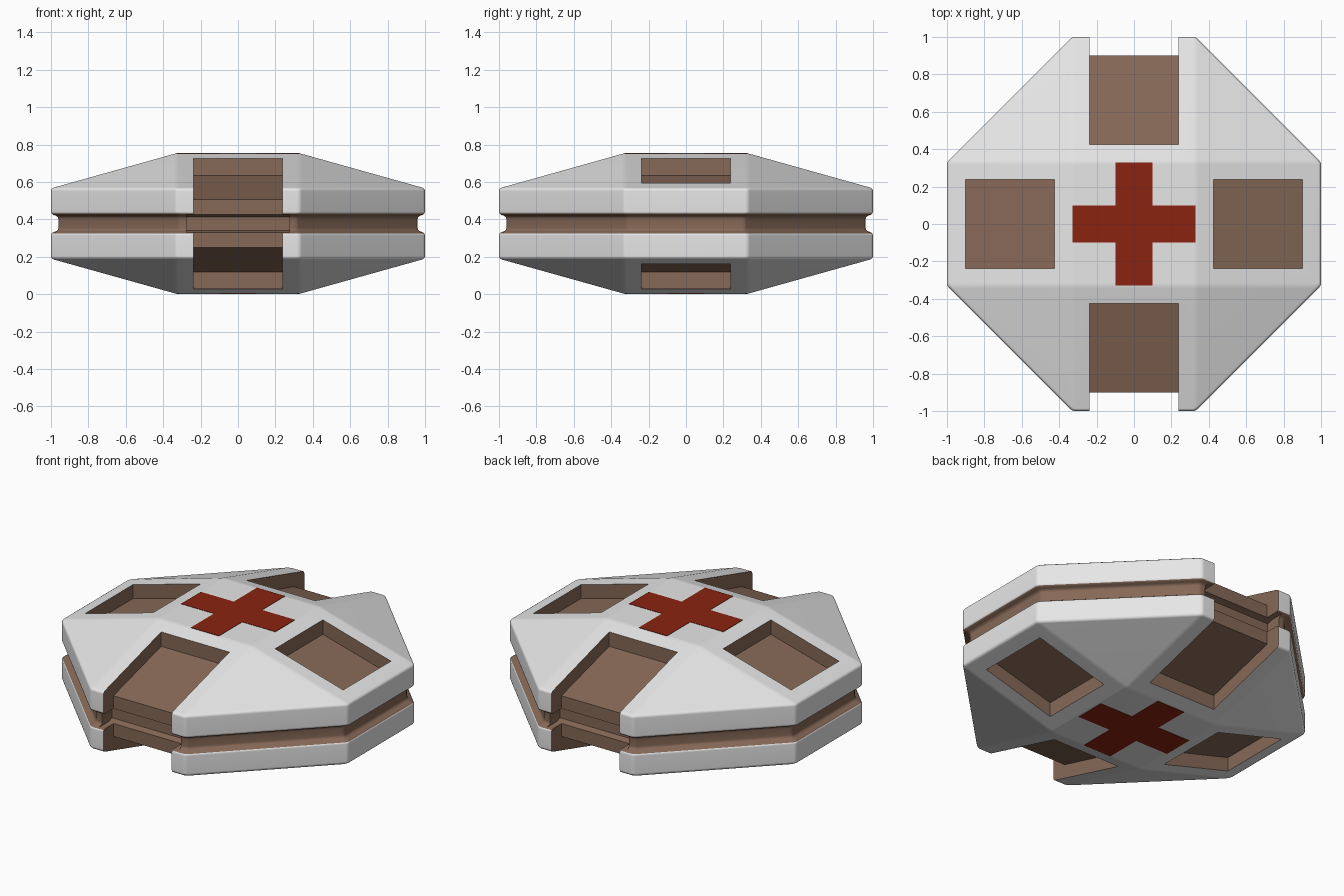
import bpy, bmesh, math
from mathutils import Matrix

if "Cube" in bpy.data.objects:
    bpy.data.objects.remove(bpy.data.objects["Cube"])

MID = 0.3775  # height of the mirror plane between upper and lower halves


def mat(name, col):
    m = bpy.data.materials.new(name)
    m.diffuse_color = (*col, 1)
    m.use_nodes = True
    m.node_tree.nodes["Principled BSDF"].inputs["Base Color"].default_value = m.diffuse_color
    return m


WHITE = mat("white shell", (0.8, 0.8, 0.8))
BROWN = mat("brown lining", (0.24, 0.14, 0.095))
RED = mat("dark red", (0.26, 0.017, 0.005))


def make(name, bm, mats):
    bmesh.ops.recalc_face_normals(bm, faces=bm.faces[:])
    me = bpy.data.meshes.new(name)
    bm.to_mesh(me)
    bm.free()
    ob = bpy.data.objects.new(name, me)
    for m in mats:
        me.materials.append(m)
    bpy.context.collection.objects.link(ob)
    return ob


def octagon(bm, d, h):
    a, b = 1 - d, 0.33 - 0.414 * d
    pts = [(a, -b), (a, b), (b, a), (-b, a), (-a, b), (-a, -b), (-b, -a), (b, -a)]
    return [bm.verts.new((x, y, MID + h)) for x, y in pts]


def square(bm, h):
    c = [bm.verts.new((x * .33, y * .33, MID + h)) for x, y in ((1, 1), (-1, 1), (-1, -1), (1, -1))]
    return [c[((i - 1) % 8) // 2] for i in range(8)], c


# Faceted body: stacked rings, with a brown groove round the middle
bm = bmesh.new()
low, low_cap = square(bm, -0.3755)
top, top_cap = square(bm, 0.3755)
rings = [low] + [octagon(bm, d, h) for d, h in
                 ((0, -.188), (0, -.05), (.04, -.038), (.04, .038), (0, .05), (0, .188))] + [top]
for k in range(len(rings) - 1):
    r, s = rings[k], rings[k + 1]
    for i in range(8):
        j = (i + 1) % 8
        f = bm.faces.new(list(dict.fromkeys((r[i], r[j], s[j], s[i]))))
        f.material_index = 1 if k in (2, 3, 4) else 0
bm.faces.new(low_cap)
bm.faces.new(top_cap)
body = make("case_body", bm, [WHITE, BROWN])


def prism(name, profile, half, angle):
    """Extrude a (radius, height) profile sideways and turn it about z."""
    b = bmesh.new()
    lo = [b.verts.new((r, -half, MID + h)) for r, h in profile]
    hi = [b.verts.new((r, half, MID + h)) for r, h in profile]
    n = len(profile)
    b.faces.new(lo)
    b.faces.new(hi[::-1])
    for i in range(n):
        b.faces.new((lo[i], lo[(i + 1) % n], hi[(i + 1) % n], hi[i]))
    for f in b.faces:
        f.material_index = 1
    b.transform(Matrix.Rotation(angle, 4, 'Z'))
    ob = make(name, b, [WHITE, BROWN])
    ob.hide_render = True
    return ob


# Cutters: open channels front and back, closed pockets left and right
cutters = []
for ang in (math.pi / 2, -math.pi / 2):
    cutters.append(prism("channel_cutter", [
        (1.2, -.5), (.425, -.5), (.425, -.258), (.9, -.128),
        (.9, .128), (.425, .258), (.425, .5), (1.2, .5)], .238, ang))
    cutters.append(prism("groove_cutter", [
        (.86, -.036), (.9, -.047), (1.2, -.047), (1.2, .047), (.9, .047), (.86, .036)], .275, ang))
for ang in (0, math.pi):
    for s in (1, -1):
        cutters.append(prism("pocket_cutter", [
            (.425, .5 * s), (.425, .258 * s), (.9, .128 * s), (.9, .5 * s)], .238, ang))

bpy.context.view_layer.objects.active = body
body.select_set(True)
bev = body.modifiers.new("soft_edges", 'BEVEL')
bev.width = 0.014
bev.segments = 2
bev.limit_method = 'ANGLE'
bev.angle_limit = math.radians(10)
bpy.ops.object.modifier_apply(modifier=bev.name)
for c in cutters:
    m = body.modifiers.new("cut", 'BOOLEAN')
    m.operation = 'DIFFERENCE'
    m.solver = 'EXACT'
    m.object = c
    bpy.ops.object.modifier_apply(modifier=m.name)
    bpy.data.objects.remove(c)
bpy.ops.object.select_all(action='DESELECT')
body.select_set(True)
bpy.context.view_layer.objects.active = body
bpy.ops.object.shade_smooth_by_angle(angle=math.radians(40))
wn = body.modifiers.new("even_normals", 'WEIGHTED_NORMAL')
wn.keep_sharp = True

# Thin red cross plates on top and bottom
a, w = 0.328, 0.098
outline = [(a, -w), (a, w), (w, w), (w, a), (-w, a), (-w, w),
           (-a, w), (-a, -w), (-w, -w), (-w, -a), (w, -a), (w, -w)]
for name, h in (("top_cross", .3735), ("bottom_cross", -.3775)):
    bm = bmesh.new()
    f = bm.faces.new([bm.verts.new((x, y, MID + h)) for x, y in outline])
    ext = bmesh.ops.extrude_face_region(bm, geom=[f])["geom"]
    bmesh.ops.translate(bm, vec=(0, 0, .004), verts=[v for v in ext if isinstance(v, bmesh.types.BMVert)])
    make(name, bm, [RED])
